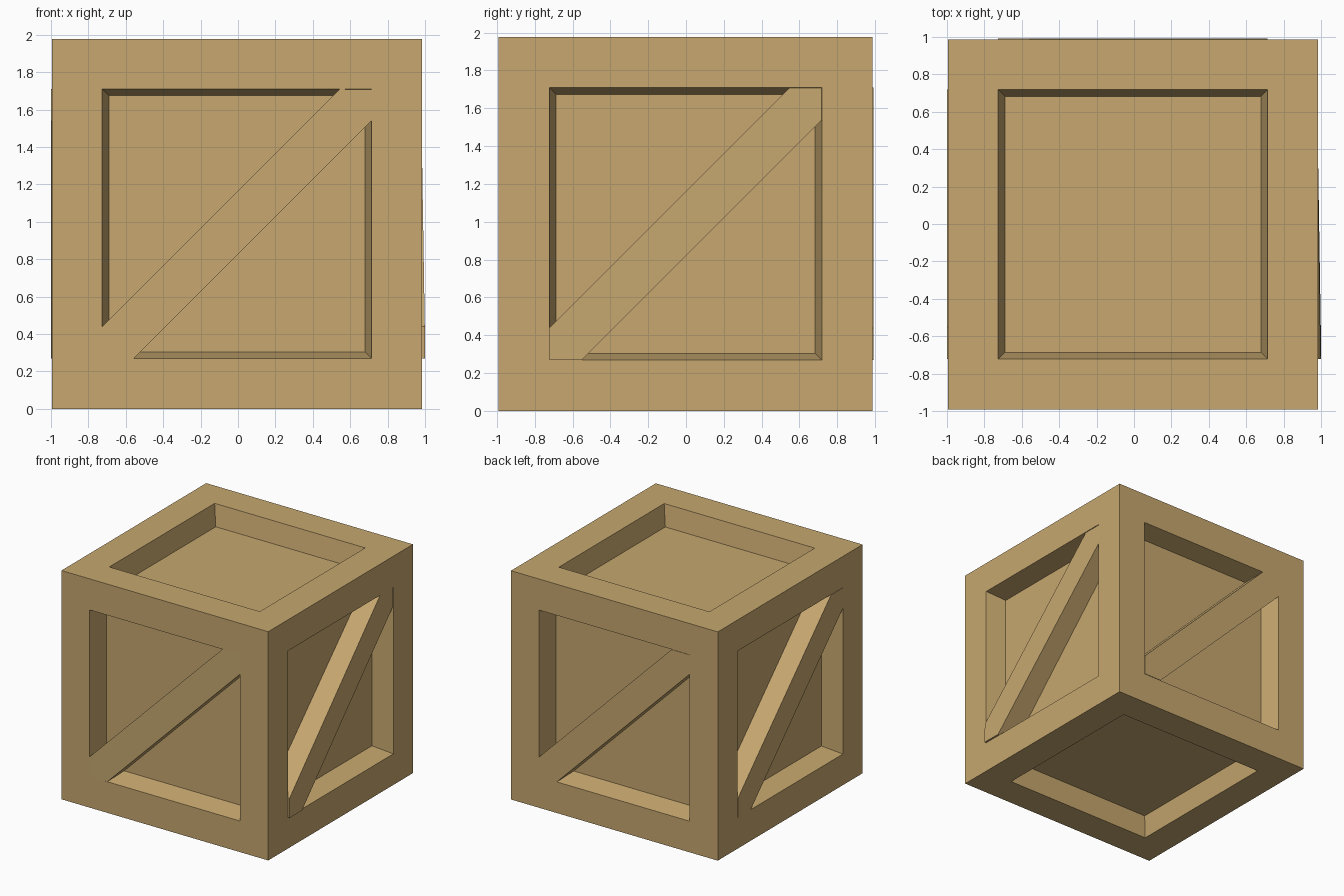
import bpy, bmesh
from math import pi
from mathutils import Matrix, Vector

if "Cube" in bpy.data.objects:
    bpy.data.objects.remove(bpy.data.objects["Cube"])

HALF = 0.989      # half size of the box
OPEN = 0.72       # half size of each panel opening
DEPTH = 0.18      # panel recess depth
CUT = 0.55        # where the brace edges meet the opening
CENTRE = Matrix.Translation((-0.006, -0.002, HALF))

wood = bpy.data.materials.new("wood")
wood.diffuse_color = (0.57, 0.39, 0.16, 1)
wood.use_nodes = True
wood.node_tree.nodes["Principled BSDF"].inputs["Base Color"].default_value = wood.diffuse_color


def add_object(name, bm):
    bmesh.ops.recalc_face_normals(bm, faces=bm.faces[:])
    mesh = bpy.data.meshes.new(name)
    bm.to_mesh(mesh)
    bm.free()
    mesh.materials.append(wood)
    obj = bpy.data.objects.new(name, mesh)
    bpy.context.collection.objects.link(obj)
    return obj


# Crate body: cube with a tapered recess in all six faces
bm = bmesh.new()
bmesh.ops.create_cube(bm, size=2 * HALF)
panels = bm.faces[:]
bmesh.ops.inset_individual(bm, faces=panels, thickness=HALF - OPEN, use_even_offset=True)
bmesh.ops.inset_individual(bm, faces=panels, thickness=0.035, depth=-DEPTH, use_even_offset=True)
bm.transform(CENTRE)
add_object("crate_body", bm)


# Diagonal brace: six-sided slab, pointed into opposite corners of the opening
def add_brace(name, angle, low, high):
    outline = [(-OPEN, -OPEN), (-CUT, -OPEN), (OPEN, CUT),
               (OPEN, OPEN), (CUT, OPEN), (-OPEN, -CUT)]
    bm = bmesh.new()
    front, back = [], []
    for u, v in outline:
        t = (u + v + 2 * OPEN) / (4 * OPEN)
        out = HALF + low + (high - low) * t
        front.append(bm.verts.new(Vector((u, -out, v))))
        back.append(bm.verts.new(Vector((u, -(HALF - DEPTH - 0.02), v))))
    bm.faces.new(front)
    bm.faces.new(back[::-1])
    for i in range(6):
        j = (i + 1) % 6
        bm.faces.new((front[i], back[i], back[j], front[j]))
    bm.transform(CENTRE @ Matrix.Rotation(angle, 4, 'Z'))
    add_object(name, bm)


# One brace per side, each sitting slightly differently against the frame
for name, turn, low, high in (("front_brace", 0, 0.0, -0.003),
                              ("right_brace", 1, 0.017, -0.006),
                              ("back_brace", 2, 0.004, 0.004),
                              ("left_brace", 3, 0.005, 0.005)):
    add_brace(name, turn * pi / 2, low, high)
